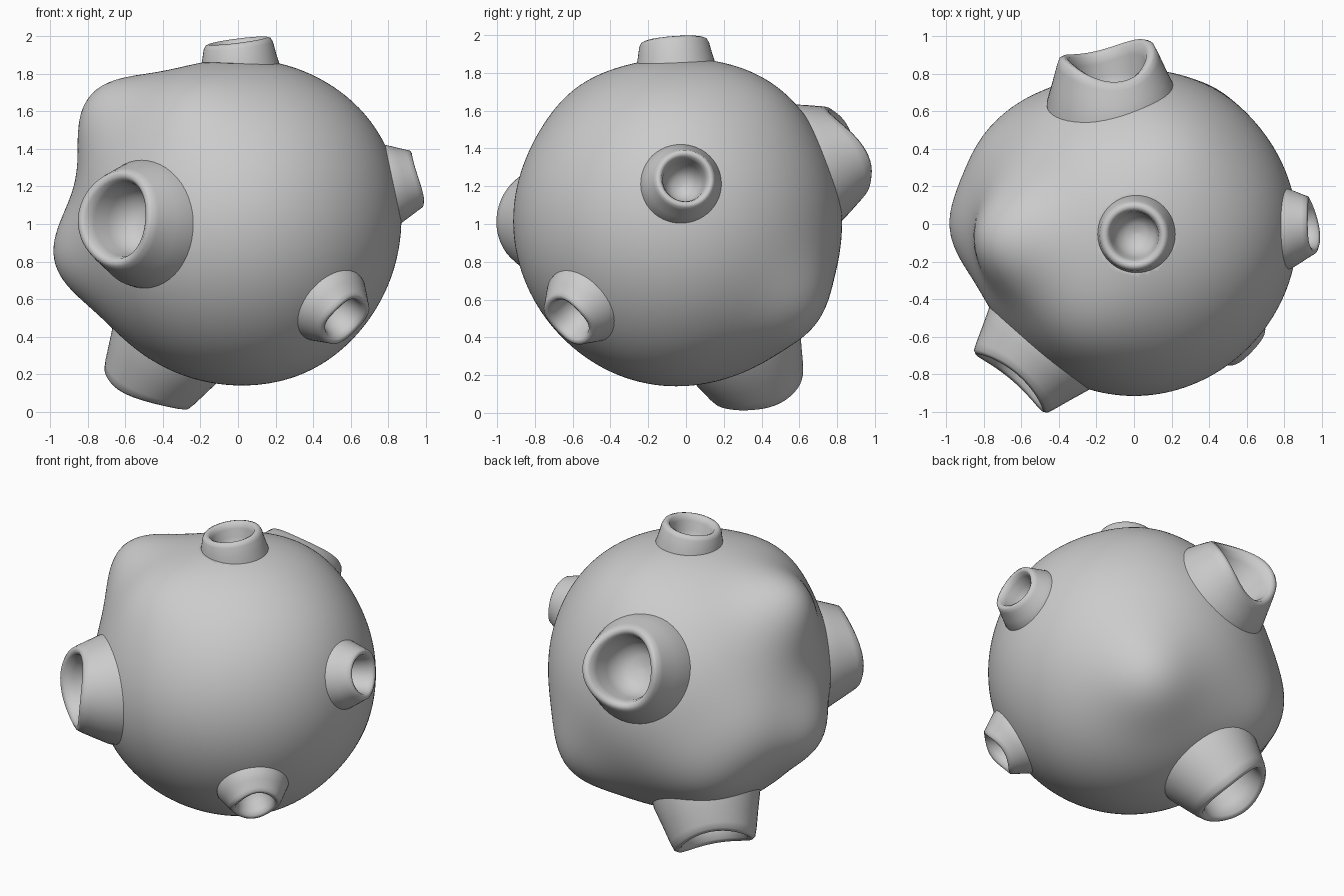
import bpy, bmesh, math
from mathutils import Vector

if "Cube" in bpy.data.objects:
    bpy.data.objects.remove(bpy.data.objects["Cube"])

CENTER = Vector((0, -0.04, 1.01))
RADIUS = 0.865

# lumps on the body: direction, height, tightness
LUMPS = [
    ((-0.77, -0.05, 0.66), 0.17, 22),
    ((-0.33, -0.55, 0.72), 0.05, 16),
    ((-0.98, 0.02, -0.21), 0.12, 24),
    ((-0.88, 0.45, -0.12), 0.07, 18),
    ((-0.64, 0.66, -0.45), 0.09, 16),
    ((0.43, 0.74, -0.53), 0.10, 20),
    ((0.25, 0.50, 0.75), 0.03, 14),
    ((0.80, 0.0, 0.60), 0.02, 8),
    ((0.40, -0.20, -0.85), 0.015, 12),
    ((0.0, -1.0, 0.1), 0.01, 6),
]

# nozzles: name, base centre, tip centre, base radius, rim radius, hole radius, wobble, waves, phase
NOZZLES = [
    ("top_nozzle", (0.01, -0.055, 1.84), (0.0, -0.065, 1.975), 0.21, 0.18, 0.135, 0.008, 1, 0.0),
    ("right_nozzle", (0.81, -0.02, 1.21), (0.95, -0.005, 1.24), 0.22, 0.16, 0.12, 0.008, 2, 1.0),
    ("front_right_nozzle", (0.5, -0.555, 0.56), (0.572, -0.625, 0.49), 0.22, 0.16, 0.12, 0.008, 3, 0.5),
    ("front_left_nozzle", (-0.505, -0.66, 1.01), (-0.65, -0.83, 1.03), 0.345, 0.265, 0.205, 0.02, 2, 0.0),
    ("back_nozzle", (-0.12, 0.675, 1.315), (-0.14, 0.88, 1.40), 0.345, 0.265, 0.205, 0.045, 2, 0.3),
    ("bottom_nozzle", (-0.365, 0.295, 0.35), (-0.485, 0.39, 0.135), 0.33, 0.26, 0.2, 0.025, 2, 0.3),
]


def finish(bm, name):
    bmesh.ops.recalc_face_normals(bm, faces=bm.faces[:])
    me = bpy.data.meshes.new(name)
    bm.to_mesh(me)
    bm.free()
    me.polygons.foreach_set("use_smooth", [True] * len(me.polygons))
    ob = bpy.data.objects.new(name, me)
    bpy.context.collection.objects.link(ob)
    return ob


# lumpy ball, hollowed a little under each nozzle
bm = bmesh.new()
bmesh.ops.create_icosphere(bm, subdivisions=6, radius=1)
lumps = [(Vector(d).normalized(), h, k) for d, h, k in LUMPS]
for v in bm.verts:
    d = v.co.normalized()
    r = RADIUS + sum(h * math.exp(k * (d.dot(l) - 1)) for l, h, k in lumps)
    p = CENTER + d * r
    for _, base, tip, rb, rr, rh, *_ in NOZZLES:
        base = Vector(base)
        axis = (Vector(tip) - base).normalized()
        off = p - base
        along = off.dot(axis)
        dist = (off - axis * along).length
        if along > -0.4 and dist < rr:
            t = min(1, (rr - dist) / (rr - rh * 0.9))
            p = p - axis * 0.2 * t
    v.co = p
finish(bm, "body")


# cup-shaped nozzle with a rounded, wavy rim
def nozzle(name, base, tip, rb, rr, rh, wob, waves, phase, n=48):
    base, tip = Vector(base), Vector(tip)
    axis = tip - base
    length = axis.length
    axis.normalize()
    up = Vector((0, 1, 0)) if abs(axis.z) > 0.95 else Vector((0, 0, 1))
    u = up.cross(axis).normalized()
    w = axis.cross(u)
    mid = (rr + rh) / 2
    # radius, height, share of the wobble
    profile = [
        (rb * 1.02, -0.06, 0), (rb, 0.0, 0), (rb * 0.55 + rr * 0.45, length * 0.4, 0.3),
        (rr * 1.03, length * 0.8, 0.8), (rr * 0.97, length * 0.95, 1), (mid, length, 1),
        (rh * 1.03, length * 0.93, 1), (rh * 0.95, length * 0.7, 0.8), (rh * 0.88, length * 0.3, 0.3),
        (rh * 0.72, -0.02, 0), (rh * 0.4, -0.055, 0), (0.004, -0.065, 0),
    ]
    bm = bmesh.new()
    rings = []
    for r, h, s in profile:
        ring = []
        for i in range(n):
            a = 2 * math.pi * i / n
            lift = s * wob * math.cos(waves * (a - phase))
            ring.append(bm.verts.new(base + (u * math.cos(a) + w * math.sin(a)) * r + axis * (h + lift)))
        rings.append(ring)
    for a, b in zip(rings, rings[1:]):
        for i in range(n):
            j = (i + 1) % n
            bm.faces.new((a[i], a[j], b[j], b[i]))
    bm.faces.new(rings[-1])
    finish(bm, name)


for spec in NOZZLES:
    nozzle(*spec)
